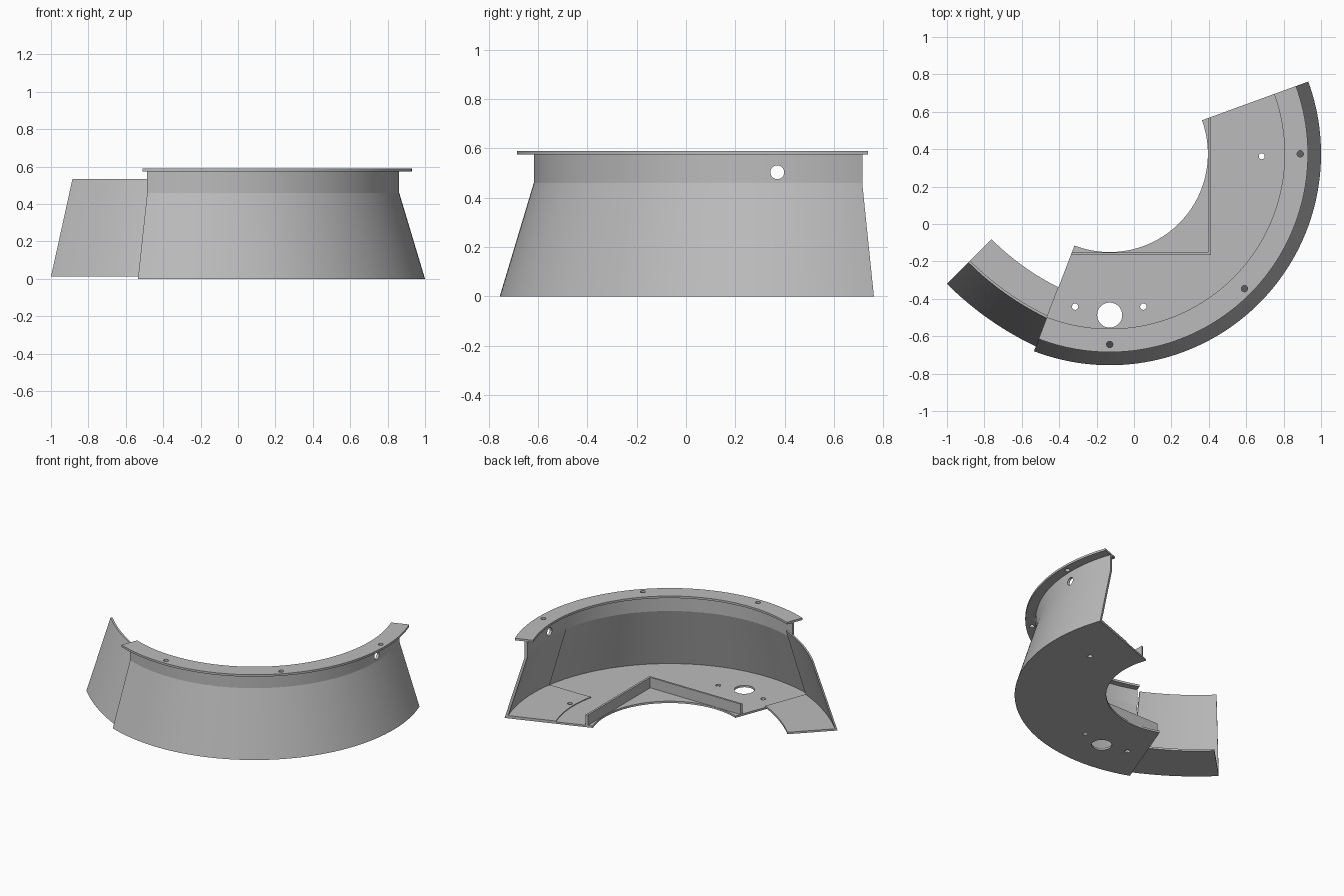
import bpy, bmesh
from math import radians, sin, cos, asin, acos
from mathutils import Vector

default = bpy.data.objects.get("Cube")
if default:
    bpy.data.objects.remove(default, do_unlink=True)

# Single painted-metal colour
grey = bpy.data.materials.new("plain grey")
grey.use_nodes = True
grey.diffuse_color = (0.5, 0.5, 0.5, 1)
grey.node_tree.nodes["Principled BSDF"].inputs["Base Color"].default_value = grey.diffuse_color

CENTRE = Vector((-0.13, 0.375))        # centre of the main arc
WING_CENTRE = Vector((0.2, 0.88))      # centre of the flatter wing arc
START, END = radians(-111), radians(20)
T = 0.014                              # sheet thickness


def finish(name, bm):
    bmesh.ops.recalc_face_normals(bm, faces=bm.faces)
    mesh = bpy.data.meshes.new(name)
    bm.to_mesh(mesh)
    bm.free()
    mesh.materials.append(grey)
    obj = bpy.data.objects.new(name, mesh)
    bpy.context.collection.objects.link(obj)
    return obj


def select(obj):
    bpy.ops.object.select_all(action='DESELECT')
    obj.select_set(True)
    bpy.context.view_layer.objects.active = obj


def sweep(name, profile, centre, first, last, steps=72):
    """Sweep a closed (radius, height) profile; first/last give the angle for a radius."""
    bm = bmesh.new()
    rings = []
    for i in range(steps + 1):
        ring = []
        for r, z in profile:
            a = first(r) + (last(r) - first(r)) * i / steps
            ring.append(bm.verts.new((centre.x + r * cos(a), centre.y + r * sin(a), z)))
        rings.append(ring)
    n = len(profile)
    for lo, hi in zip(rings, rings[1:]):
        for j in range(n):
            k = (j + 1) % n
            bm.faces.new((lo[j], lo[k], hi[k], hi[j]))
    bm.faces.new(rings[0])
    bm.faces.new(rings[-1][::-1])
    return finish(name, bm)


def prism(name, outline, z0, z1):
    bm = bmesh.new()
    face = bm.faces.new([bm.verts.new((x, y, z0)) for x, y in outline])
    top = bmesh.ops.extrude_face_region(bm, geom=[face])["geom"]
    verts = [v for v in top if isinstance(v, bmesh.types.BMVert)]
    bmesh.ops.translate(bm, verts=verts, vec=(0, 0, z1 - z0))
    return finish(name, bm)


def drill(obj, location, radius, depth=0.1, rotation=(0, 0, 0)):
    bpy.ops.mesh.primitive_cylinder_add(vertices=32, radius=radius, depth=depth,
                                        location=location, rotation=rotation)
    cutter = bpy.context.object
    cutter.hide_render = True
    mod = obj.modifiers.new("hole", 'BOOLEAN')
    mod.operation, mod.solver, mod.object = 'DIFFERENCE', 'EXACT', cutter
    select(obj)
    bpy.ops.object.modifier_apply(modifier=mod.name)
    bpy.data.objects.remove(cutter, do_unlink=True)


def start(r):
    return START


def end(r):
    return END


# Main floor, sloped outer wall and top flange
floor = sweep("floor", [(0.525, 0), (1.117, 0), (1.113, T), (0.525, T)], CENTRE, start, end)
wall = sweep("outer_wall", [(1.13, 0), (0.992, 0.46), (0.992, 0.575),
                            (0.979, 0.575), (0.979, 0.46), (1.117, 0)], CENTRE, start, end)
flange = sweep("top_flange", [(0.935, 0.575), (1.06, 0.575), (1.06, 0.59), (0.935, 0.59)],
               CENTRE, start, end)


# Thin bent reinforcing plate at the back end, cut straight across its front edge
def plate_edge(r):
    return asin((0.2 - CENTRE.y) / r)


P = T + 0.006
plate = sweep("reinforcing_plate", [(0.778, T), (1.113, T), (0.979, 0.46), (0.979, 0.574),
                                    (0.973, 0.574), (0.973, 0.46), (1.105, P), (0.778, P)],
              CENTRE, plate_edge, end, 24)


# Wing: flatter arc ending on the main body's radial edge
def wing_joint(r):
    a = START - radians(90)
    offset = (WING_CENTRE - CENTRE).dot(Vector((cos(a), sin(a))))
    return a + acos(-offset / r)


def wing_end(r):
    return radians(-135)


W = 0.012
wing_floor = sweep("wing_floor", [(1.36, W), (1.684, W), (1.68, W + T), (1.36, W + T)],
                   WING_CENTRE, wing_end, wing_joint, 32)
wing_wall = sweep("wing_wall", [(1.697, W), (1.535, 0.533), (1.522, 0.533), (1.684, W)],
                  WING_CENTRE, wing_end, wing_joint, 32)

# Low L-shaped fence tangent to the inner opening, trimmed to both radial ends
fence = prism("inner_fence", [(-0.333, -0.153), (0.396, -0.153), (0.396, 0.566), (0.411, 0.572),
                              (0.411, -0.167), (-0.338, -0.167)], T, 0.09)

# Holes in the floor, plate, flange and wall
for x, y, r in [(-0.13, -0.487, 0.067), (-0.315, -0.442, 0.017),
                (0.05, -0.442, 0.017), (0.683, 0.362, 0.016)]:
    drill(floor, (x, y, 0), r)
drill(plate, (0.683, 0.362, T), 0.016)
for angle in (0, -45, -90):
    a = radians(angle)
    drill(flange, (CENTRE.x + 1.019 * cos(a), CENTRE.y + 1.019 * sin(a), 0.58), 0.017)
for part in (wall, plate):
    drill(part, (0.85, 0.37, 0.503), 0.028, 0.2, (0, radians(90), 0))

# Smooth curved sheets, keep folds and cut edges sharp
for part in (floor, wall, flange, plate, wing_floor, wing_wall, fence):
    select(part)
    bpy.ops.object.shade_smooth_by_angle(angle=radians(15))
